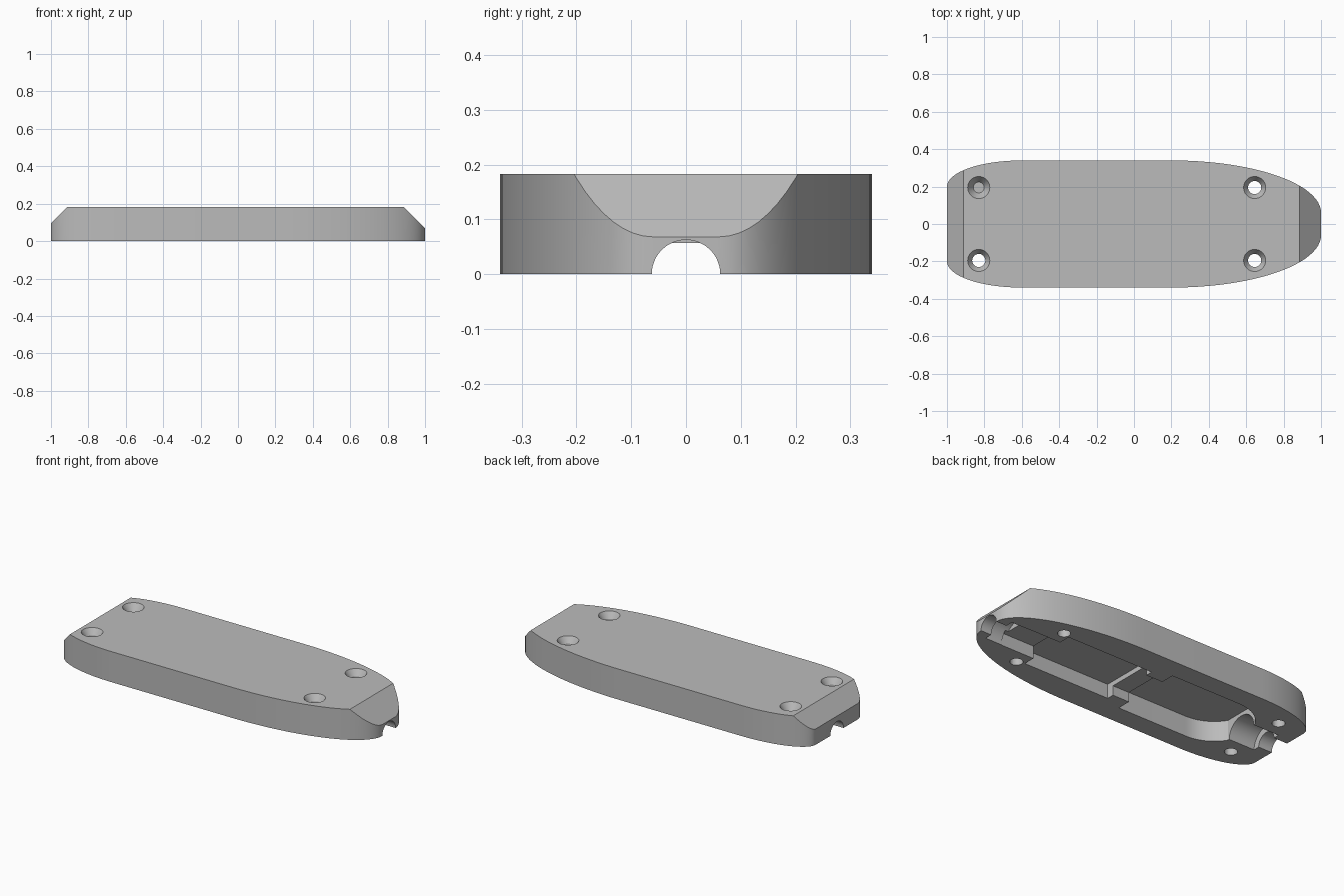
import bpy, bmesh
from math import sin, cos, pi, radians
from mathutils import Vector, Matrix

cube = bpy.data.objects.get("Cube")
if cube:
    bpy.data.objects.remove(cube, do_unlink=True)

HEIGHT = 0.183
grey = bpy.data.materials.new("grey_plastic")
grey.use_nodes = True
COLOUR = (0.5, 0.5, 0.5, 1)
grey.diffuse_color = COLOUR
grey.node_tree.nodes["Principled BSDF"].inputs["Base Color"].default_value = COLOUR


def make_object(name, bm):
    bmesh.ops.recalc_face_normals(bm, faces=bm.faces)
    mesh = bpy.data.meshes.new(name)
    bm.to_mesh(mesh)
    bm.free()
    mesh.materials.append(grey)
    obj = bpy.data.objects.new(name, mesh)
    bpy.context.collection.objects.link(obj)
    return obj


def prism(points, z0, z1):
    bm = bmesh.new()
    face = bm.faces.new([bm.verts.new((x, y, z0)) for x, y in points])
    ext = bmesh.ops.extrude_face_region(bm, geom=[face])
    verts = [v for v in ext["geom"] if isinstance(v, bmesh.types.BMVert)]
    bmesh.ops.translate(bm, verts=verts, vec=(0, 0, z1 - z0))
    return bm


def mirrored(half):
    """Close a half outline (y > 0) with its mirror image."""
    return half + [(x, -y) for x, y in reversed(half)]


def arc(cx, cy, rx, ry, a0, a1, n):
    angles = [radians(a0 + (a1 - a0) * i / n) for i in range(n + 1)]
    return [(cx + rx * cos(a), cy + ry * sin(a)) for a in angles]


def cylinder(r1, r2, depth, matrix):
    bm = bmesh.new()
    bmesh.ops.create_cone(bm, cap_ends=True, segments=48, radius1=r1, radius2=r2,
                          depth=depth, matrix=matrix)
    return bm


def cut(target, bm):
    cutter = make_object("cutter", bm)
    cutter.hide_render = True
    mod = target.modifiers.new("cut", "BOOLEAN")
    mod.operation = "DIFFERENCE"
    mod.solver = "EXACT"
    mod.object = cutter
    bpy.ops.object.modifier_apply(modifier=mod.name)
    bpy.data.objects.remove(cutter, do_unlink=True)


def cut_box(target, x0, x1, half_width, depth):
    cut(target, prism(mirrored([(x1, half_width), (x0, half_width)]), -0.05, depth))


def cut_channel(target, x0, x1, radius):
    turn = Matrix.Translation(((x0 + x1) / 2, 0, 0)) @ Matrix.Rotation(pi / 2, 4, "Y")
    cut(target, cylinder(radius, radius, x1 - x0, turn))


# Body: rounded outline with a blunt end and a tapered end
outline = mirrored(arc(0.2, 0.06, 0.8, 0.28, 0, 90, 24) + arc(-0.6, 0.2, 0.4, 0.14, 90, 180, 16))
bm = prism(outline, 0, HEIGHT)

# Sloped ends
for point, normal in (((1, 0, 0.068), (0.115, 0, 0.115)), ((-1, 0, 0.095), (-0.088, 0, 0.088))):
    res = bmesh.ops.bisect_plane(bm, geom=bm.verts[:] + bm.edges[:] + bm.faces[:],
                                 plane_co=point, plane_no=Vector(normal).normalized(),
                                 clear_outer=True)
    rim = [g for g in res["geom_cut"] if isinstance(g, bmesh.types.BMEdge)]
    bmesh.ops.holes_fill(bm, edges=rim, sides=0)
body = make_object("half_shell", bm)
bpy.context.view_layer.objects.active = body
body.select_set(True)

# Compartments on the underside: front pocket, wire slots, rear rounded pocket
cut_box(body, 0.03, 0.6, 0.18, 0.085)
cut_box(body, 0.55, 0.82, 0.11, 0.075)
cut_box(body, -0.1, 0.05, 0.137, 0.057)
rear = mirrored([(-0.08, 0.22)] + arc(-0.54, 0, 0.23, 0.22, 90, 150, 12))
cut(body, prism(rear, -0.05, 0.12))

# Cable channels at both ends
cut_channel(body, 0.8, 0.93, 0.108)
cut_channel(body, -0.91, -0.7, 0.1)
cut_channel(body, 0.9, 1.1, 0.0625)
cut_channel(body, -1.1, -0.9, 0.0625)

# Countersunk screw holes
for x in (-0.83, 0.645):
    for y in (-0.195, 0.195):
        cut(body, cylinder(0.035, 0.035, 0.5, Matrix.Translation((x, y, 0.1))))
        cut(body, cylinder(0.029, 0.069, 0.06, Matrix.Translation((x, y, HEIGHT - 0.015))))

bpy.ops.object.shade_smooth_by_angle(angle=radians(25))
